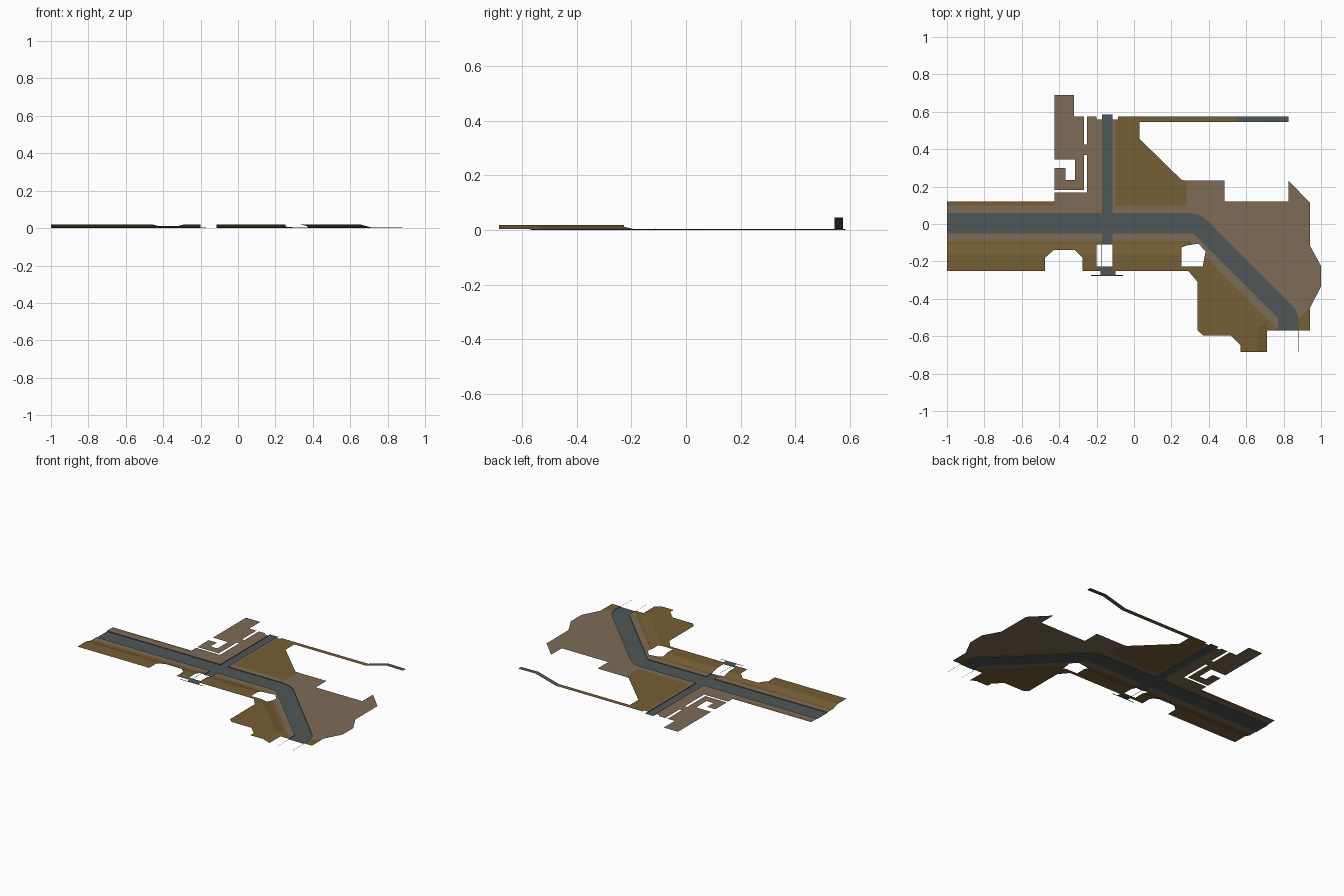
import bpy, bmesh, math
from mathutils import Vector


def material(name, rgb):
    m = bpy.data.materials.new(name)
    m.diffuse_color = (*rgb, 1)
    return m


BROWN = material("brown_earth", (0.18, 0.112, 0.035))
TAN = material("tan_paving", (0.205, 0.148, 0.096))
GREY = material("grey_road", (0.08, 0.093, 0.093))

Z = 0.004          # height of the paving above the road
TOP = 0.018        # height of the raised bank


def finish(name, bm, mats):
    me = bpy.data.meshes.new(name)
    bm.to_mesh(me)
    bm.free()
    for m in mats:
        me.materials.append(m)
    ob = bpy.data.objects.new(name, me)
    bpy.context.collection.objects.link(ob)
    return ob


def sheet_bm(polys, z):
    bm = bmesh.new()
    for pts in polys:
        f = bm.faces.new([bm.verts.new((x, y, z)) for x, y in pts])
        f.normal_update()
        if f.normal.z < 0:
            f.normal_flip()
    bmesh.ops.triangulate(bm, faces=bm.faces[:])
    return bm


def sheet(name, polys, z, mat):
    return finish(name, sheet_bm(polys, z), [mat])


def rect(x0, y0, x1, y1):
    return [(x0, y0), (x1, y0), (x1, y1), (x0, y1)]


# --- road: main street, bend, diagonal and the two side streets
outer = [(0.29, 0.06), (0.335, 0.052), (0.375, 0.033), (0.405, 0.005),
         (0.845, -0.435), (0.868, -0.465), (0.88, -0.51), (0.88, -0.57)]
inner = [(0.77, -0.57), (0.77, -0.505), (0.315, -0.05)]
sheet("main_road", [[(-1, 0.06)] + outer + inner + [(-1, -0.05)]], 0, GREY)
sheet("side_road", [rect(-0.17, 0.06, -0.115, 0.585),
                    rect(-0.17, -0.11, -0.115, -0.05)], 0, GREY)

# --- kerbs: low vertical strips along the road edges
bm = bmesh.new()
for line in ([(-1, 0.06), (-0.17, 0.06), (-0.17, 0.585)],
             [(-0.115, 0.585), (-0.115, 0.06)] + outer,
             inner + [(-0.115, -0.05), (-0.115, -0.11)],
             [(-0.17, -0.11), (-0.17, -0.05), (-1, -0.05)]):
    for (ax, ay), (bx, by) in zip(line, line[1:]):
        bm.faces.new([bm.verts.new(p) for p in
                      ((ax, ay, 0), (bx, by, 0), (bx, by, Z), (ax, ay, Z))])
finish("kerbs", bm, [GREY])

# --- flat ground north of the road
sheet("north_west_paving", [
    rect(-1, 0.06, -0.17, 0.10), rect(-0.425, 0.10, -0.17, 0.168),
    rect(-0.25, 0.168, -0.17, 0.56), rect(-0.25, 0.56, -0.2, 0.575),
    rect(-0.268, 0.37, -0.25, 0.425)], Z, TAN)
sheet("north_verge", [rect(-1, 0.10, -0.425, 0.12)], Z, BROWN)
sheet("yard_paving", [[
    (-0.425, 0.69), (-0.32, 0.69), (-0.32, 0.575), (-0.268, 0.575),
    (-0.268, 0.182), (-0.425, 0.182), (-0.425, 0.30), (-0.365, 0.30),
    (-0.365, 0.235), (-0.315, 0.235), (-0.315, 0.345), (-0.425, 0.345)]], Z, TAN)
sheet("middle_sidewalk", [
    [(-0.115, 0.06), (0.28, 0.06), (0.28, 0.10), (-0.1, 0.10), (-0.115, 0.12)],
    [(-0.115, 0.12), (-0.1, 0.10), (-0.1, 0.56), (-0.115, 0.56)]], Z, TAN)
sheet("middle_field", [[
    (-0.1, 0.10), (0.28, 0.10), (0.28, 0.232), (0.255, 0.235), (0.03, 0.455),
    (0.03, 0.575), (-0.085, 0.575), (-0.085, 0.56), (-0.1, 0.56)]], Z, BROWN)
sheet("north_east_paving", [
    [(0.28, 0.06)] + outer[:7] +
    [(0.94, -0.45), (1, -0.335), (1, -0.225), (0.94, -0.115), (0.94, 0.115),
     (0.825, 0.232), (0.825, 0.12), (0.485, 0.12), (0.485, 0.232),
     (0.28, 0.232)]], Z, TAN)
sheet("east_corner", [[(0.88, -0.51), (0.94, -0.45), (0.94, -0.57), (0.88, -0.57)]],
      Z, BROWN)

# --- narrow back lane which ramps up at its east end
bm = bmesh.new()
lane = [(0.03, Z), (0.55, Z), (0.70, 0.045), (0.825, 0.043)]
rows = [[bm.verts.new((x, y, z)) for y in (0.545, 0.575)] for x, z in lane]
for i, (a, b) in enumerate(zip(rows, rows[1:])):
    f = bm.faces.new((a[0], b[0], b[1], a[1]))
    f.material_index = 1 if i > 0 else 0
finish("back_lane", bm, [BROWN, GREY])

# --- raised bank south of the road, sloping up away from the road edge
bank = [
    [(-1, -0.05), (-1, -0.25), (-0.475, -0.25), (-0.475, -0.18), (-0.43, -0.14),
     (-0.315, -0.14), (-0.275, -0.18), (-0.275, -0.25), (-0.2, -0.25),
     (-0.2, -0.11), (-0.17, -0.11), (-0.17, -0.05)],
    rect(-0.115, -0.25, 0.255, -0.05),
    [(0.255, -0.05), (0.255, -0.125), (0.28, -0.115), (0.345, -0.105),
     (0.383, -0.147), (0.412, -0.147), (0.315, -0.05)],
    [(0.383, -0.147), (0.367, -0.227), (0.255, -0.227), (0.255, -0.25),
     (0.29, -0.25), (0.34, -0.31), (0.34, -0.57), (0.37, -0.595),
     (0.515, -0.595), (0.57, -0.65), (0.57, -0.685), (0.71, -0.685),
     (0.71, -0.57), (0.77, -0.57), (0.77, -0.505), (0.412, -0.147)]]
R = math.sqrt(0.5)
edges = [(Vector((0.315, -0.05, 0)), Vector((0, -1, 0))),
         (Vector((0.315, -0.05, 0)), Vector((-R, -R, 0))),
         (Vector((0.77, -0.505, 0)), Vector((-1, 0, 0)))]


def dist(p, n=3):
    return min((p - o).dot(d) for o, d in edges[:n])


bm = sheet_bm(bank, 0)
cuts = [(o + d * t, d) for o, d in edges for t in (0.04, 0.06, 0.11)]
cuts += [(edges[1][0], edges[0][1] - edges[1][1]),
         (edges[2][0], edges[1][1] - edges[2][1])]
for co, no in cuts:
    bmesh.ops.bisect_plane(bm, geom=bm.verts[:] + bm.edges[:] + bm.faces[:],
                           plane_co=co, plane_no=no, dist=1e-5)
for f in bm.faces:
    f.material_index = 1 if dist(f.calc_center_median(), 2) < 0.04 else 0
for v in bm.verts:
    t = min(max((dist(v.co) - 0.06) / 0.05, 0), 1)
    v.co.z = Z + (TOP - Z) * t
finish("south_bank", bm, [BROWN, TAN])

# --- raised landing south of the side road, with its thin rails
sheet("south_landing", [rect(-0.2, -0.25, -0.1, -0.227),
                        rect(-0.18, -0.272, -0.1, -0.25),
                        rect(-0.23, -0.278, -0.06, -0.272),
                        rect(-0.174, -0.227, -0.171, -0.11)], TOP, GREY)

# --- thin edge lines running on from the road end
sheet("road_end_lines", [rect(x - 0.001, -0.685, x + 0.001, -0.57)
                         for x in (0.77, 0.88)], 0, GREY)
